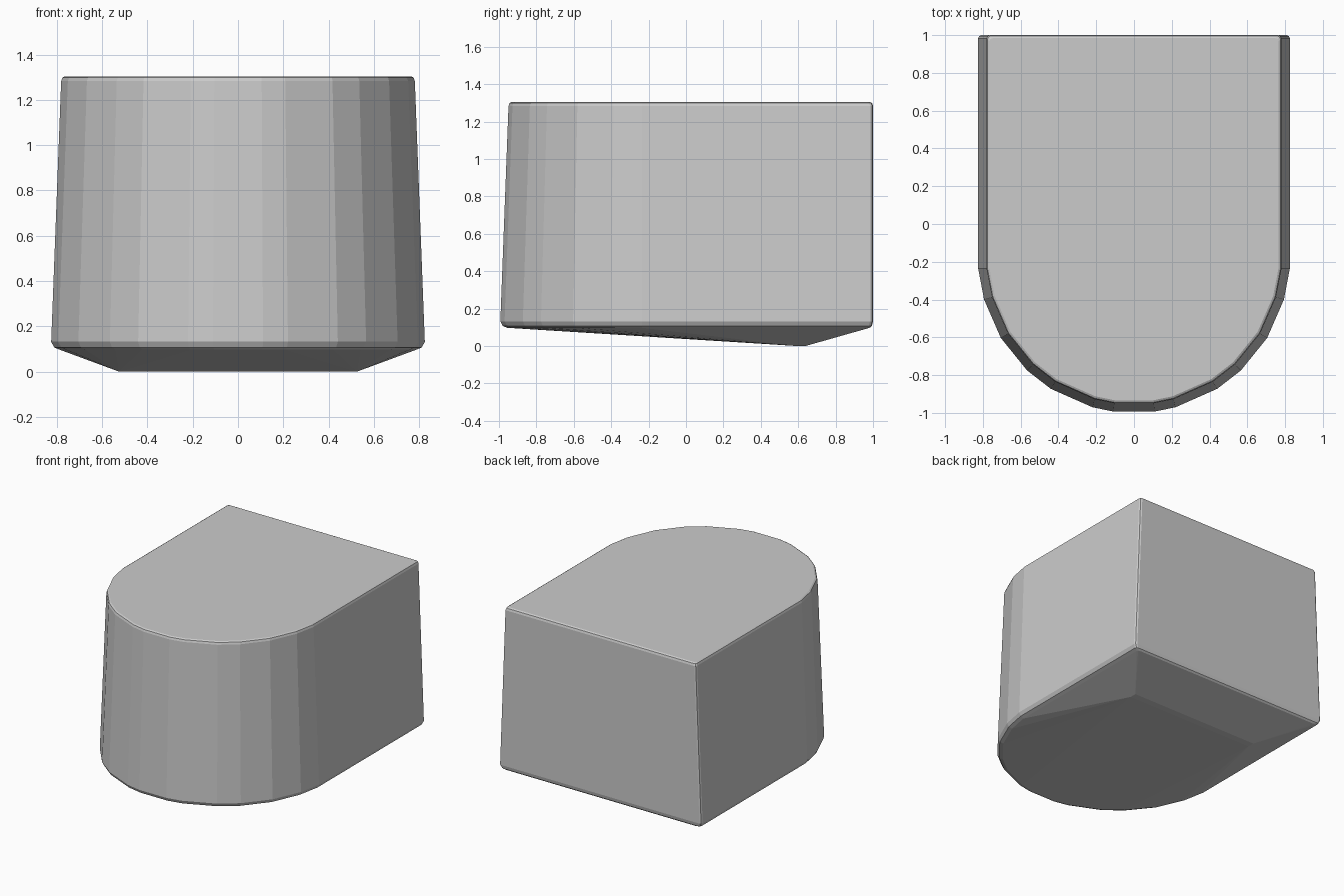
import bpy, bmesh
from math import sin, cos, radians

if "Cube" in bpy.data.objects:
    bpy.data.objects.remove(bpy.data.objects["Cube"])

# D-shaped outline: half circle in front, square back with softened corners
CENTRE_Y, RADIUS, BACK = -0.175, 0.825, 1.0
ANGLES = [7.7, 15.5, 32.3, 43.3, 58.7, 74.2, 85.5]


def ring(z, inset, back_inset):
    r, back = RADIUS - inset, BACK - back_inset
    half = [(r * sin(radians(a)), CENTRE_Y - r * cos(radians(a))) for a in ANGLES]
    half += [(r, CENTRE_Y - 0.06), (r, back - 0.016), (r - 0.005, back - 0.005), (r - 0.016, back)]
    return [(s * x, y, z) for x, y in half for s in (-1, 1)]


# Tapered body with rounded lower and upper rims
points = []
for z, inset, back_inset in [(0.097, 0.037, 0.018), (0.107, 0.013, 0.006), (0.132, 0.0, 0.0),
                             (1.283, 0.044, 0.0), (1.298, 0.049, 0.005), (1.304, 0.06, 0.016)]:
    points += ring(z, inset, back_inset)

# Keel under the back that makes the sloping underside
points += [(s * 0.525, y, 0.0) for s in (-1, 1) for y in (0.59, 0.64)]

bm = bmesh.new()
for p in points:
    bm.verts.new(p)
hull = bmesh.ops.convex_hull(bm, input=bm.verts[:])
loose = {v for v in hull["geom_interior"] + hull["geom_unused"]
         if isinstance(v, bmesh.types.BMVert) and not v.link_faces}
bmesh.ops.delete(bm, geom=list(loose), context='VERTS')
bmesh.ops.dissolve_limit(bm, angle_limit=radians(0.5), verts=bm.verts[:], edges=bm.edges[:])
bmesh.ops.recalc_face_normals(bm, faces=bm.faces[:])

mesh = bpy.data.meshes.new("rounded_block")
bm.to_mesh(mesh)
bm.free()
block = bpy.data.objects.new("rounded_block", mesh)
bpy.context.collection.objects.link(block)
